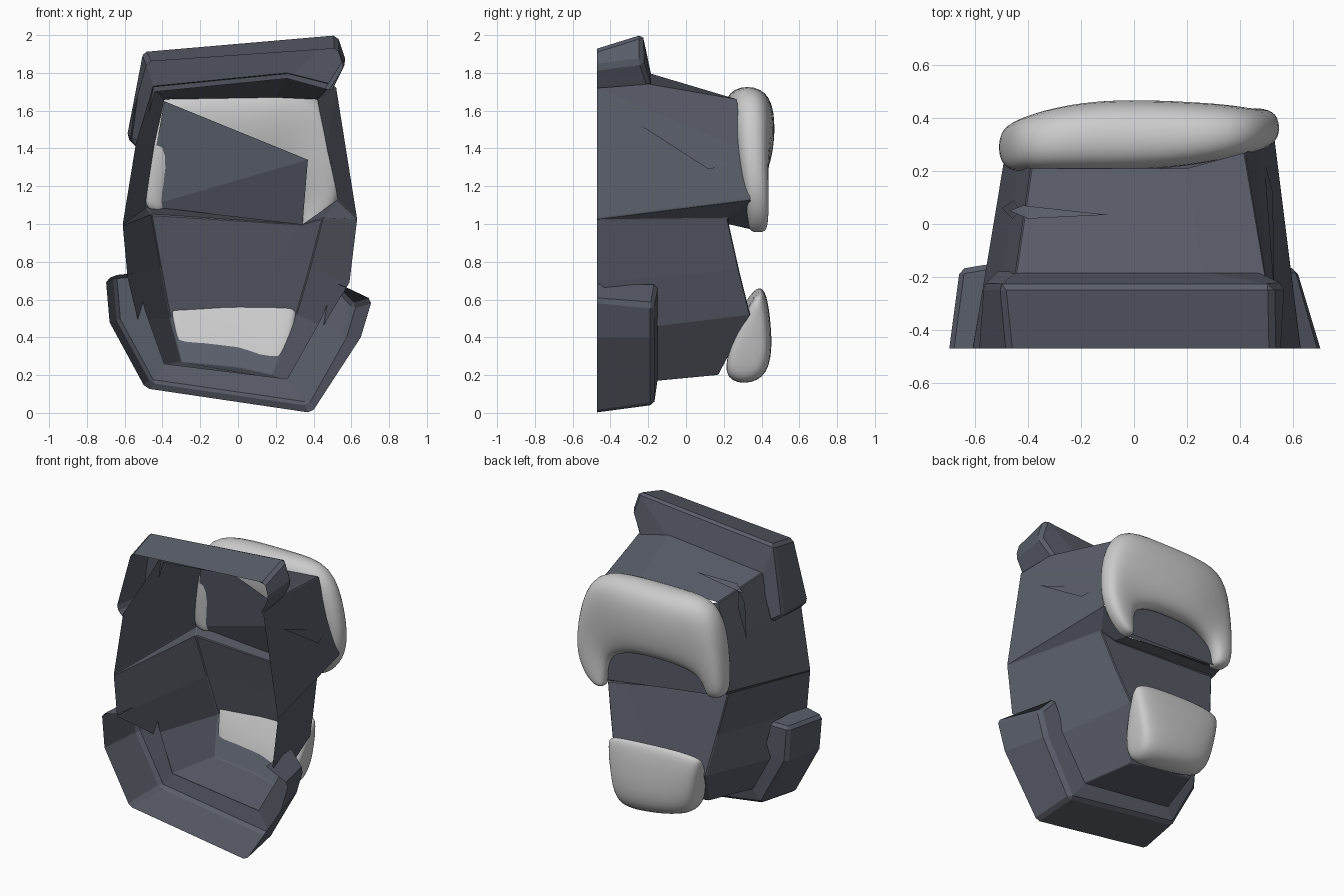
import bpy, bmesh
from mathutils import Vector as V

dark = bpy.data.materials.new("dark_shell")
dark.diffuse_color = (0.10, 0.11, 0.14, 1)


def make(name, polys, bevel=0.0, mat=None):
    """Mesh from a list of polygons given as points; shared corners are welded."""
    bm = bmesh.new()
    for p in polys:
        bm.faces.new([bm.verts.new(c) for c in p])
    bmesh.ops.remove_doubles(bm, verts=bm.verts, dist=0.001)
    bmesh.ops.recalc_face_normals(bm, faces=bm.faces)
    me = bpy.data.meshes.new(name)
    bm.to_mesh(me)
    bm.free()
    ob = bpy.data.objects.new(name, me)
    bpy.context.collection.objects.link(ob)
    if mat:
        me.materials.append(mat)
    if bevel:
        b = ob.modifiers.new("bevel", 'BEVEL')
        b.width, b.segments, b.angle_limit = bevel, 1, 0.6
    return ob


def strip(a, b):
    return [[a[i], a[i + 1], b[i + 1], b[i]] for i in range(len(a) - 1)]


# Shell: U-shaped rows from top to bottom, open towards the front
rows = [
    [(-.45, -.2, 1.73), (-.39, .21, 1.66), (.2, .21, 1.67), (.42, .27, 1.66), (.5, -.2, 1.74)],
    [(-.54, -.47, 1.43), (-.44, .22, 1.42), (.25, .25, 1.4), (.47, .29, 1.4), (.52, -.47, 1.72)],
    [(-.61, -.47, 1.0), (-.49, .25, 1.09), (.34, .35, .97), (.53, .34, 1.13), (.63, -.47, 1.03)],
    [(-.61, -.47, .99), (-.46, .2, 1.05), (.34, .22, 1.0), (.45, .22, 1.03), (.63, -.47, 1.02)],
    [(-.585, -.47, .72), (-.41, .25, .77), (.17, .28, .76), (.38, .28, .76), (.59, -.47, .69)],
    [(-.53, -.15, .49), (-.36, .3, .5), (0, .33, .52), (.31, .34, .52), (.45, -.15, .46)],
    [(-.4, -.15, .25), (-.3, .18, .27), (0, .175, .24), (.18, .17, .2), (.27, -.15, .17)]]
polys = []
for i in range(6):
    q = strip(rows[i], rows[i + 1])
    polys += [q[0], q[3]] if i < 2 else q
r = rows[0]
polys += [[r[0], r[1], r[2], (.26, -.2, 1.80)], [(.26, -.2, 1.80), r[2], r[3], r[4]], rows[6]]
make("shell", polys, 0.015, dark)

# Partial panel in front of the upper pad
make("upper_back_panel", [[(-.39, .17, 1.65), (.37, .2, 1.34), (-.49, .24, 1.09)],
                          [(.37, .2, 1.34), (.34, .34, .98), (-.49, .24, 1.09)],], 0, dark)
# Panel closing the arch of the upper pad
make("arch_panel", [[(-.45, .29, 1.07), (-.4, .32, 1.36), (.38, .34, 1.36), (.36, .36, .99)]], 0, dark)


# Collars: outer wall, back flange and closed ends
def collar(name, front, back, inner, yo, yi):
    f = [(x, -.47, z) for x, z in front]
    b = [(x, yo, z) for x, z in back]
    n = [(x, yi, z) for x, z in inner]
    caps = [[f[k], b[k], n[k], (inner[k][0] * 1.04, -.47, inner[k][1])] for k in (0, -1)]
    make(name, strip(f, b) + strip(b, n) + caps, 0.02, dark)


collar("lower_collar",
       [(-.70, .71), (-.68, .48), (-.49, .13), (.39, 0), (.65, .4), (.71, .6)],
       [(-.66, .73), (-.64, .49), (-.46, .16), (.37, .04), (.57, .4), (.62, .57)],
       [(-.54, .74), (-.49, .54), (-.39, .26), (.26, .18), (.43, .48), (.52, .68)], -.17, -.15)
collar("upper_collar",
       [(-.59, 1.46), (-.48, 1.86), (.53, 1.93), (.56, 1.83)],
       [(-.57, 1.44), (-.505, 1.915), (.525, 2.005), (.575, 1.86)],
       [(-.52, 1.41), (-.44, 1.70), (.26, 1.77), (.48, 1.71)], -.23, -.18)


# Soft pads: chamfered sections (top x,z, bottom x,z, front y top/bottom, back y top/bottom)
def pad(name, sections):
    rings = []
    for tx, tz, bx, bz, ft, fb, kt, kb in sections:
        c = [V((tx, ft, tz)), V((tx, kt, tz)), V((bx, kb, bz)), V((bx, fb, bz))]
        ring = []
        for i in range(4):
            ring += [c[i].lerp(c[i - 1], .24), c[i].lerp(c[(i + 1) % 4], .24)]
        rings.append([tuple(p) for p in ring])
    polys = [rings[0], rings[-1]]
    for a, b in zip(rings, rings[1:]):
        polys += strip(a + a[:1], b + b[:1])
    ob = make(name, polys)
    s = ob.modifiers.new("smooth", 'SUBSURF')
    s.levels = s.render_levels = 2
    for p in ob.data.polygons:
        p.use_smooth = True


pad("upper_pad", [
    (-.51, 1.06, -.38, 1.05, .23, .23, .35, .35),
    (-.515, 1.2, -.38, 1.11, .20, .23, .38, .38),
    (-.49, 1.46, -.34, 1.19, .17, .23, .40, .40),
    (-.43, 1.715, -.22, 1.23, .165, .25, .43, .44),
    (-.18, 1.73, -.1, 1.245, .165, .25, .485, .46),
    (.14, 1.73, .1, 1.24, .165, .26, .48, .46),
    (.45, 1.73, .22, 1.21, .23, .28, .46, .45),
    (.55, 1.42, .31, 1.16, .26, .3, .44, .43),
    (.56, 1.15, .33, 1.08, .3, .33, .45, .43),
    (.46, .99, .335, 1.0, .33, .33, .44, .43),
    (.38, .95, .34, .96, .34, .34, .42, .42)])
pad("lower_pad", [
    (-.37, .61, -.31, .32, .31, .22, .37, .33),
    (-.35, .65, -.29, .24, .33, .18, .42, .40),
    (-.2, .67, -.17, .19, .35, .16, .43, .46),
    (.12, .655, .08, .155, .36, .15, .44, .475),
    (.29, .64, .22, .15, .36, .14, .43, .46),
    (.33, .59, .26, .22, .35, .2, .4, .42)])


# Slender creases on the shell
def crease(name, a, b, mid, out):
    a, b, m, o = V(a), V(b), V(mid), V(out)
    make(name, [[a, m, o], [m, b, o], [a, o, b]], 0, dark)


crease("side_crease", (.53, -.27, 1.54), (.49, .25, 1.32), (.525, .12, 1.29), (.515, .03, 1.38))
crease("top_crease", (-.47, .05, 1.68), (-.1, .035, 1.725), (-.42, .07, 1.70), (-.4, .02, 1.72))
crease("left_crease", (-.43, .05, 1.70), (-.5, .06, 1.38), (-.455, .09, 1.6), (-.46, .02, 1.6))
